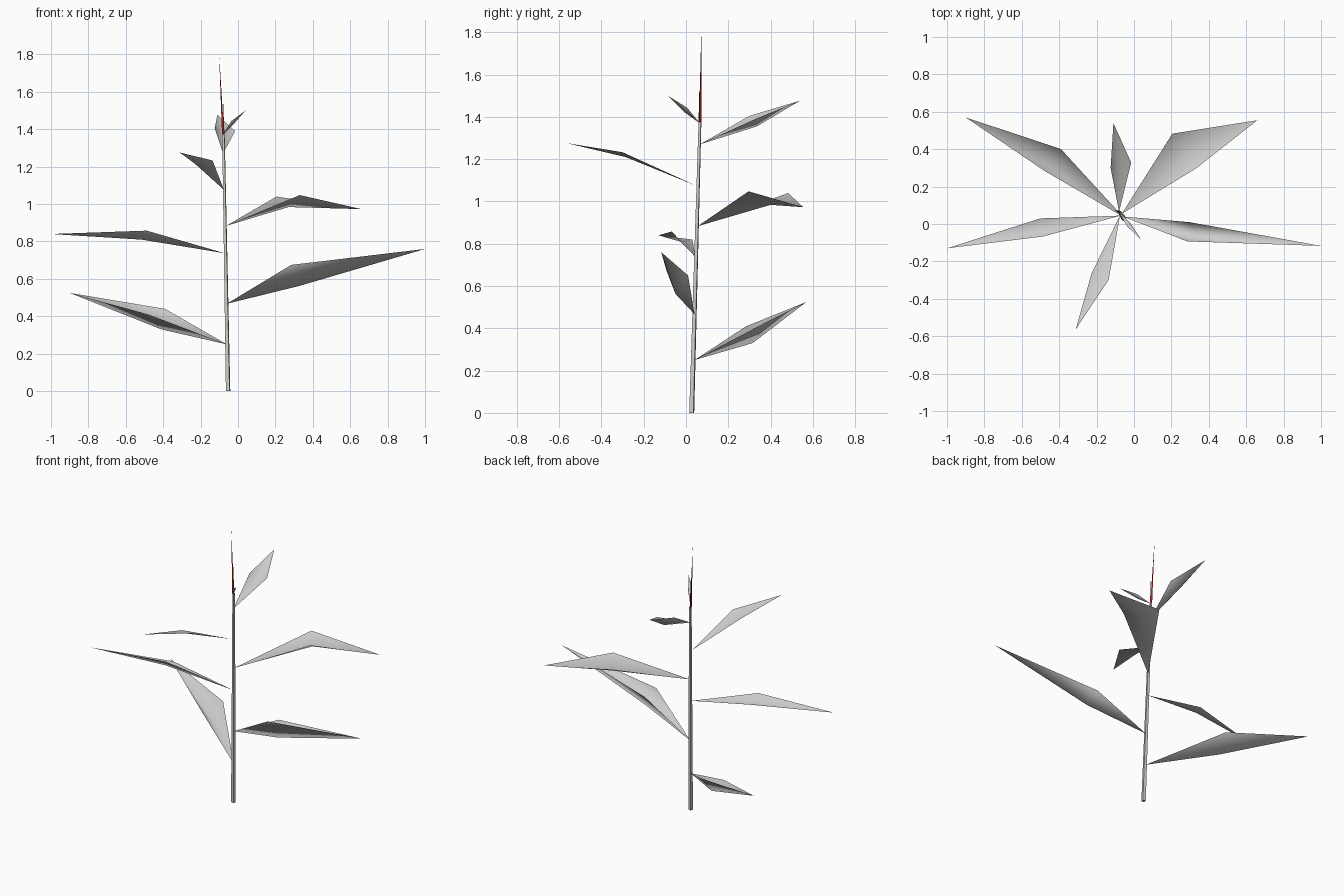
import bpy
import bmesh
from mathutils import Vector

cube = bpy.data.objects.get("Cube")
if cube:
    bpy.data.objects.remove(cube, do_unlink=True)


def make_material(name, rgb):
    mat = bpy.data.materials.new(name)
    mat.use_nodes = True
    mat.diffuse_color = (*rgb, 1)
    mat.node_tree.nodes["Principled BSDF"].inputs["Base Color"].default_value = (*rgb, 1)
    return mat


leaf_grey = make_material("leaf_grey", (0.6, 0.6, 0.6))
dark_red = make_material("dark_red", (0.3, 0.02, 0.015))


def make_object(name, bm, mat, smooth=False):
    mesh = bpy.data.meshes.new(name)
    for face in bm.faces:
        face.smooth = smooth
    bm.to_mesh(mesh)
    bm.free()
    mesh.materials.append(mat)
    obj = bpy.data.objects.new(name, mesh)
    bpy.context.collection.objects.link(obj)
    return obj


def taper(name, start, end, r1, r2, sides, mat):
    """Tapered rod between two points."""
    start, end = Vector(start), Vector(end)
    axis = end - start
    bm = bmesh.new()
    bmesh.ops.create_cone(bm, cap_ends=True, segments=sides, radius1=r1,
                          radius2=r2, depth=axis.length)
    bm.transform(axis.to_track_quat('Z', 'Y').to_matrix().to_4x4())
    bmesh.ops.translate(bm, verts=bm.verts, vec=(start + end) / 2)
    return make_object(name, bm, mat)


def leaf(name, base, left, right, spine, tip):
    """Folded diamond leaf with a sunken spine point."""
    bm = bmesh.new()
    b, l, r, s, t = [bm.verts.new(p) for p in (base, left, right, spine, tip)]
    for tri in ((b, s, l), (s, t, l), (b, r, s), (s, r, t)):
        bm.faces.new(tri)
    bm.normal_update()
    if sum(f.normal.z for f in bm.faces) < 0:
        bmesh.ops.reverse_faces(bm, faces=bm.faces)
    return make_object(name, bm, leaf_grey, smooth=True)


# Stem
taper("stem", (-0.053, 0.027, 0), (-0.078, 0.066, 1.375), 0.014, 0.008, 4, leaf_grey)

# Leaves from the bottom up: base, left edge, right edge, spine, tip
leaves = [
    ((-.06, .04, .25), (-.39, .40, .44), (-.48, .285, .41), (-.41, .315, .33), (-.90, .57, .525)),
    ((-.06, .04, .467), (.295, .01, .65), (.285, -.093, .675), (.33, -.05, .563), (1, -.117, .76)),
    ((-.07, .045, .737), (-.50, .03, .82), (-.488, -.067, .858), (-.515, -.026, .81), (-1, -.13, .84)),
    ((-.065, .055, .883), (.205, .483, 1.04), (.33, .296, 1.048), (.27, .40, .984), (.66, .555, .973)),
    ((-.075, .045, 1.076), (-.227, -.264, 1.213), (-.136, -.30, 1.233), (-.185, -.285, 1.21), (-.312, -.565, 1.276)),
    ((-.08, .065, 1.27), (-.125, .30, 1.405), (-.015, .328, 1.39), (-.075, .335, 1.355), (-.11, .54, 1.477)),
    ((-.08, .065, 1.37), (-.037, -.012, 1.443), (-.02, .006, 1.443), (-.03, -.004, 1.42), (.04, -.085, 1.5)),
]
for i, points in enumerate(leaves, 1):
    leaf(f"leaf_{i}", *points)

# Red bud spikes at the top of the stem
taper("tall_spike", (-.08, .066, 1.36), (-.10, .072, 1.78), 0.007, 0.0005, 3, dark_red)
taper("short_spike", (-.078, .064, 1.36), (-.08, .064, 1.55), 0.006, 0.0005, 3, dark_red)
